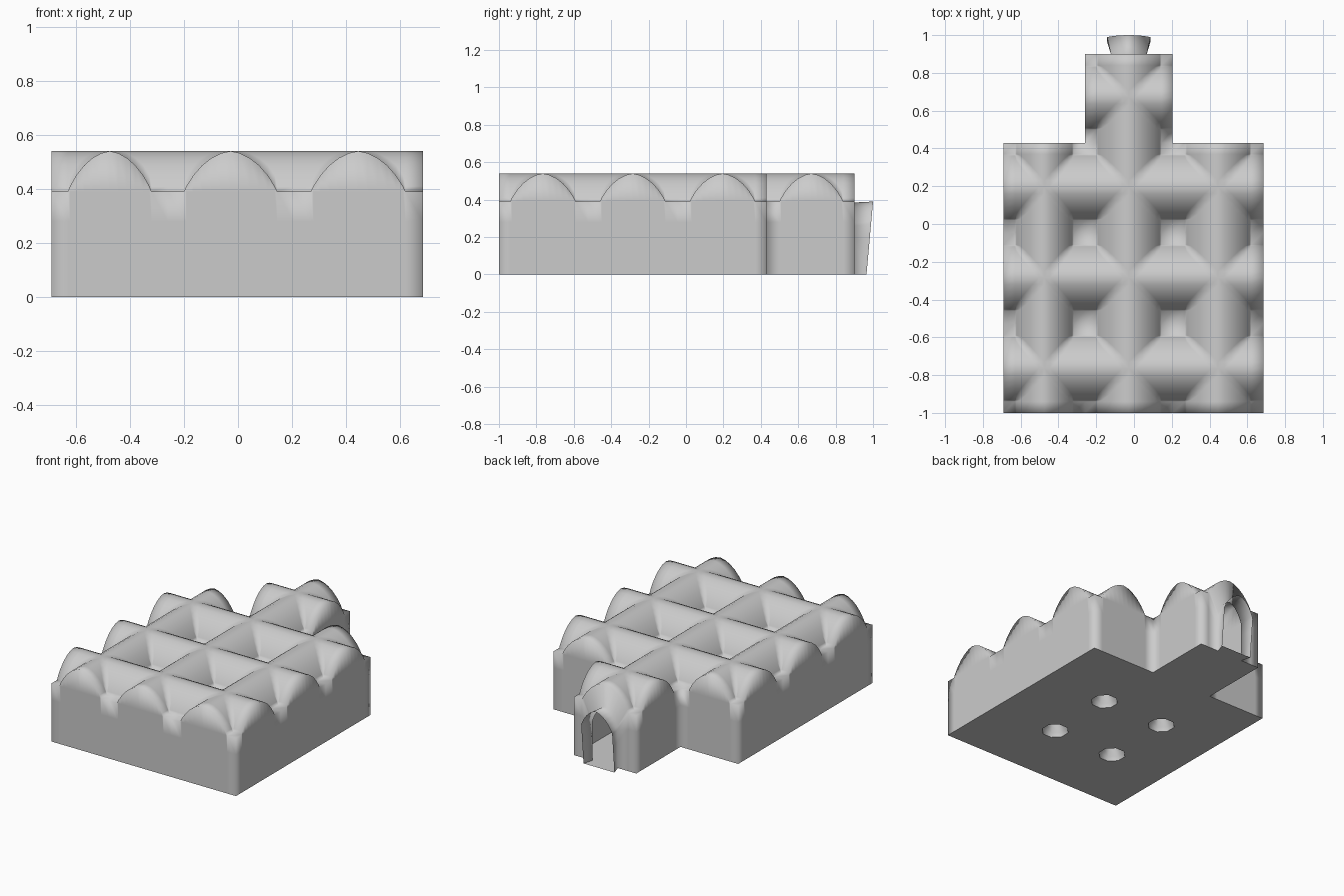
import bpy, bmesh, math

cube = bpy.data.objects.get("Cube")
if cube:
    bpy.data.objects.remove(cube, do_unlink=True)

# One plain grey for everything
grey = bpy.data.materials.new("plain_grey")
grey.use_nodes = True
grey.diffuse_color = (0.6, 0.6, 0.6, 1)
grey.node_tree.nodes["Principled BSDF"].inputs["Base Color"].default_value = (0.6, 0.6, 0.6, 1)

SPRING, RISE, BAND = 0.39, 0.15, 0.28
# Half arch: distance from the crown, height
ARCH = [(0, 1), (0.2, 0.95), (0.41, 0.83), (0.61, 0.65), (0.8, 0.4), (0.95, 0.13), (1, 0)]
FULL = [(-u, h) for u, h in reversed(ARCH)] + ARCH[1:]
X_BAYS = [(-0.63, -0.32), (-0.2, 0.145), (0.27, 0.62)]
Y_BAYS = [(-0.94, -0.59), (-0.46, -0.11), (0.02, 0.37), (0.5, 0.84)]
LEFT, RIGHT, FRONT, BACK = -0.69, 0.685, -1.0, 0.43
PORCH_L, PORCH_R, PORCH_BACK = -0.26, 0.205, 0.9
PIERS = [(x, y) for x in (-0.26, 0.205) for y in (-0.525, -0.045)]


def make_object(name, bm, smooth=True):
    mesh = bpy.data.meshes.new(name)
    for f in bm.faces:
        f.smooth = smooth
    bm.to_mesh(mesh)
    bm.free()
    mesh.materials.append(grey)
    ob = bpy.data.objects.new(name, mesh)
    bpy.context.collection.objects.link(ob)
    return ob


def stations(bays, extra):
    """Sorted (position, arch height) pairs along one axis."""
    out = [(p, 0.0) for p in extra]
    for a, b in bays:
        out += [((a + b) / 2 + u * (b - a) / 2, h) for u, h in FULL]
    return sorted(out)


def bridge(bm, row_a, row_b):
    """Quads between two rows of points."""
    a = [bm.verts.new(p) for p in row_a]
    b = [bm.verts.new(p) for p in row_b]
    for i in range(len(a) - 1):
        bm.faces.new((a[i], a[i + 1], b[i + 1], b[i]))


def arch_path(cx, w, spring, rise, y0, lean=0.0):
    """Arched opening outline with straight legs."""
    pts = [(-1, 0), (-1, spring * 0.7)]
    pts += [(u, spring + rise * h) for u, h in FULL]
    pts += [(1, spring * 0.7), (1, 0)]
    return [(cx + w * u, y0 + lean * z, z) for u, z in pts]


# Vaulted roof: crossing barrels over hall and porch
bm = bmesh.new()
xs = stations(X_BAYS, [LEFT, PORCH_L, PORCH_R, RIGHT])
ys = stations(Y_BAYS, [FRONT, -0.525, -0.045, BACK, PORCH_BACK])
grid = {}


def vert(i, j):
    if (i, j) not in grid:
        z = SPRING + RISE * max(xs[i][1], ys[j][1])
        grid[i, j] = bm.verts.new((xs[i][0], ys[j][0], z))
    return grid[i, j]


for i in range(len(xs) - 1):
    for j in range(len(ys) - 1):
        mx = (xs[i][0] + xs[i + 1][0]) / 2
        my = (ys[j][0] + ys[j + 1][0]) / 2
        if my > BACK and not PORCH_L < mx < PORCH_R:
            continue
        a, b, c, d = vert(i, j), vert(i + 1, j), vert(i + 1, j + 1), vert(i, j + 1)
        # crease follows the groin diagonal
        if (xs[i + 1][1] - xs[i][1]) * (ys[j + 1][1] - ys[j][1]) < 0:
            bm.faces.new((a, b, d))
            bm.faces.new((b, c, d))
        else:
            bm.faces.new((a, b, c))
            bm.faces.new((a, c, d))

# Outer walls dropped from the roof edge
door_a, door_b = X_BAYS[1]
door_x, door_w = (door_a + door_b) / 2, (door_b - door_a) / 2
for e in [e for e in bm.edges if e.is_boundary]:
    p, q = (v.co.copy() for v in e.verts)
    mid = (p + q) / 2
    if mid.y > PORCH_BACK - 0.001 and door_a < mid.x < door_b:
        continue
    levels = [(p.z, q.z), (SPRING, SPRING), (BAND, BAND), (0, 0)]
    for (pa, qa), (pb, qb) in zip(levels, levels[1:]):
        pts = [(p.x, p.y, pa), (q.x, q.y, qa), (q.x, q.y, qb), (p.x, p.y, pb)]
        pts = list(dict.fromkeys(pts))
        if len(pts) > 2 and (pa > pb or qa > qb):
            bm.faces.new([bm.verts.new(t) for t in pts])

# Doorway wall and flared door surround
wall = arch_path(door_x, door_w, SPRING, RISE, PORCH_BACK)
wall[1] = (wall[1][0], PORCH_BACK, BAND)
wall[-2] = (wall[-2][0], PORCH_BACK, BAND)
inner = arch_path(door_x, 0.095, 0.26, 0.125, PORCH_BACK)
outer = arch_path(door_x, 0.115, 0.27, 0.12, 0.965, 0.09)
bridge(bm, wall, inner)
bridge(bm, inner, outer)

bmesh.ops.remove_doubles(bm, verts=bm.verts, dist=0.0005)
bmesh.ops.recalc_face_normals(bm, faces=bm.faces)
crown = max(bm.faces, key=lambda f: abs(f.normal.z))
if crown.normal.z < 0:
    bmesh.ops.reverse_faces(bm, faces=bm.faces)
make_object("vaulted_shell", bm)


def ring(x, y, r, z):
    """Eight-sided ring of points."""
    angles = [math.radians(22.5 + 45 * k) for k in range(8)]
    return [(x + r * math.cos(t), y + r * math.sin(t), z) for t in angles]


# Floor with an opening under each hollow pier
bm = bmesh.new()
outline = [(LEFT, FRONT), (RIGHT, FRONT), (RIGHT, BACK), (PORCH_R, BACK),
           (PORCH_R, PORCH_BACK), (door_x + 0.095, PORCH_BACK), (door_x + 0.115, 0.965),
           (door_x - 0.115, 0.965), (door_x - 0.095, PORCH_BACK), (PORCH_L, PORCH_BACK),
           (PORCH_L, BACK), (LEFT, BACK)]
loops = [[(x, y, 0) for x, y in outline]] + [ring(x, y, 0.085, 0) for x, y in PIERS]
edges = []
for loop in loops:
    vs = [bm.verts.new(p) for p in loop]
    edges += [bm.edges.new((vs[k - 1], vs[k])) for k in range(len(vs))]
bmesh.ops.triangle_fill(bm, use_beauty=True, use_dissolve=False, edges=edges, normal=(0, 0, 1))
make_object("floor", bm, smooth=False)

# Hollow piers with flared feet
for n, (x, y) in enumerate(PIERS):
    bm = bmesh.new()
    rows = [ring(x, y, r, z) for r, z in
            ((0.085, 0), (0.08, 0.03), (0.055, 0.06), (0.05, 0.3), (0.065, SPRING))]
    for low, high in zip(rows, rows[1:]):
        bridge(bm, low + low[:1], high + high[:1])
    bmesh.ops.remove_doubles(bm, verts=bm.verts, dist=0.0005)
    bmesh.ops.recalc_face_normals(bm, faces=bm.faces)
    make_object(f"pier_{n + 1}", bm)
